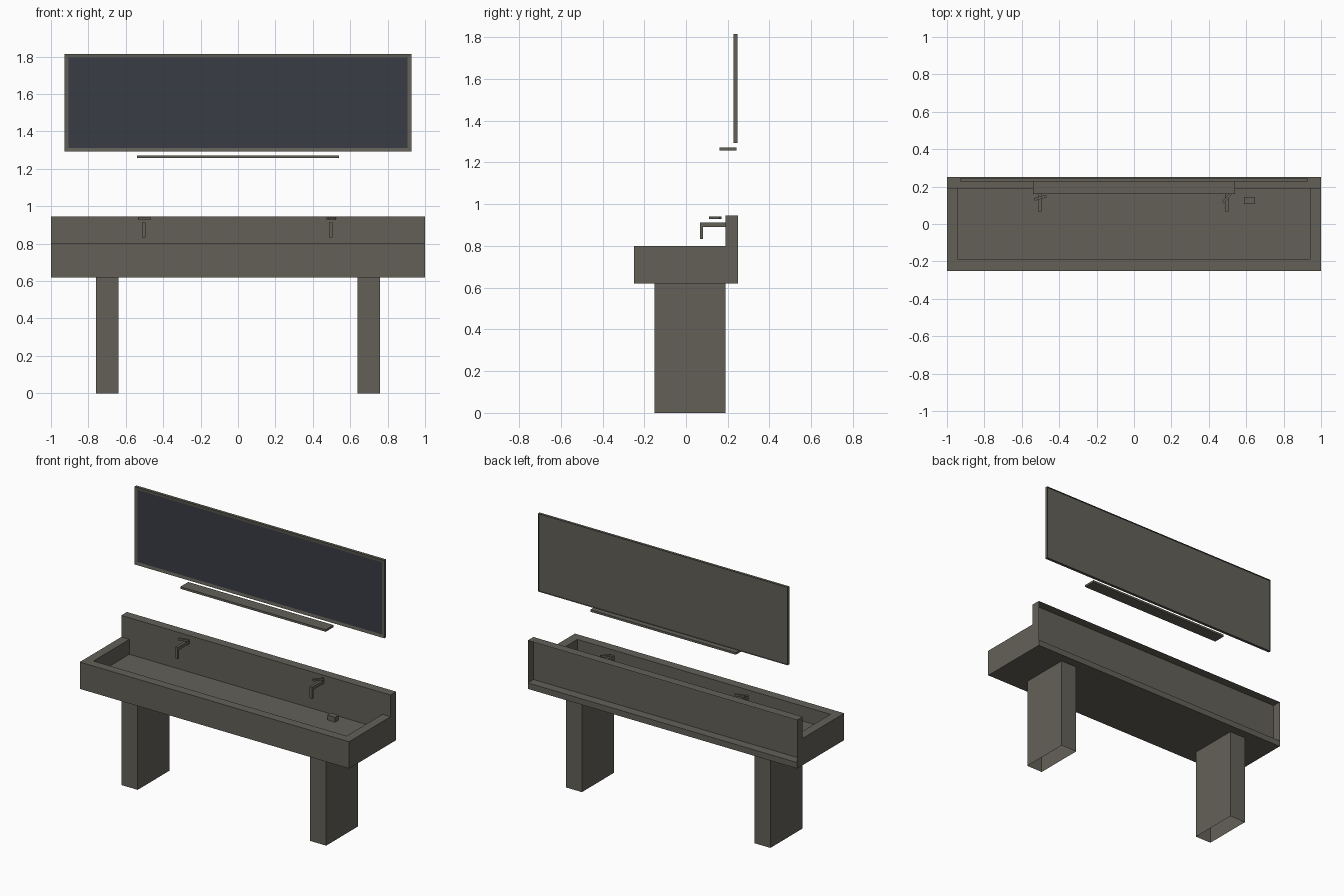
import bpy, bmesh
from math import radians
from mathutils import Matrix, Vector

cube = bpy.data.objects.get("Cube")
if cube:
    bpy.data.objects.remove(cube, do_unlink=True)


def material(name, color):
    m = bpy.data.materials.new(name)
    m.use_nodes = True
    m.diffuse_color = color
    bsdf = next(n for n in m.node_tree.nodes if n.type == 'BSDF_PRINCIPLED')
    bsdf.inputs["Base Color"].default_value = color
    return m


stone = material("warm grey stone", (0.125, 0.118, 0.098, 1))
glass = material("dark mirror glass", (0.040, 0.045, 0.058, 1))


def finish(name, bm, drop=None):
    """Remove the faces chosen by the rule and store the mesh."""
    bmesh.ops.recalc_face_normals(bm, faces=bm.faces[:])
    if drop:
        gone = [f for f in bm.faces if drop(f.normal, f.calc_center_median())]
        bmesh.ops.delete(bm, geom=gone, context='FACES')
    mesh = bpy.data.meshes.new(name)
    bm.to_mesh(mesh)
    bm.free()
    mesh.materials.append(stone)
    ob = bpy.data.objects.new(name, mesh)
    bpy.context.scene.collection.objects.link(ob)
    return ob


def box_mesh(x, y, z):
    bm = bmesh.new()
    size = [b - a for a, b in (x, y, z)]
    mid = [(a + b) / 2 for a, b in (x, y, z)]
    bmesh.ops.create_cube(bm, size=1, matrix=Matrix.Translation(mid) @ Matrix.Diagonal((*size, 1)))
    return bm


def box(name, x, y, z, drop=None):
    return finish(name, box_mesh(x, y, z), drop)


def prism(name, points, offset, drop=None):
    """Extrude a flat outline along an offset."""
    bm = bmesh.new()
    face = bm.faces.new([bm.verts.new(p) for p in points])
    top = bmesh.ops.extrude_face_region(bm, geom=[face], use_keep_orig=True)
    verts = [v for v in top["geom"] if isinstance(v, bmesh.types.BMVert)]
    bmesh.ops.translate(bm, verts=verts, vec=Vector(offset))
    return finish(name, bm, drop)


BACK, SPLASH, BOTTOM, RIM = 0.25, 0.19, 0.62, 0.80


def open_back(n, c):
    return n.y > 0.9


# Trough: U-shaped wall, floor and underside
plan = [(-1, -BACK), (1, -BACK), (1, SPLASH), (0.94, SPLASH),
        (0.94, -SPLASH), (-0.94, -SPLASH), (-0.94, SPLASH), (-1, SPLASH)]
prism("basin_wall", [(x, y, BOTTOM) for x, y in plan], (0, 0, RIM - BOTTOM),
      lambda n, c: n.z < -0.9 or (n.y > 0.9 and c.y > 0.1))
box("basin_floor", (-1, 1), (-BACK, SPLASH), (BOTTOM, 0.70),
    lambda n, c: abs(n.z) < 0.5)

# Splashback shell, open behind, standing on a ledge
box("splashback", (-1, 1), (SPLASH, BACK), (0.66, 0.945),
    lambda n, c: n.y > 0.9 or n.z < -0.9)
box("rear_ledge", (-1, 1), (SPLASH, BACK), (BOTTOM, 0.66))

# Hollow legs
for side, s in (("left", 1), ("right", -1)):
    box(side + "_leg", sorted((0.64 * s, 0.76 * s)), (-0.15, SPLASH), (0, BOTTOM),
        lambda n, c: abs(n.z) > 0.9)

# Taps: bent spout with a turned lever above
spout = [(SPLASH, 0.89), (SPLASH, 0.912), (0.066, 0.912),
         (0.066, 0.834), (0.082, 0.834), (0.082, 0.89)]
for side, x, turn in (("left", 0.495, 50), ("right", -0.503, 15)):
    prism(side + "_spout", [(x - 0.009, y, z) for y, z in spout], (0.018, 0, 0))
    lever = box(side + "_lever", (-0.034, 0.034), (-0.007, 0.007), (-0.006, 0.006))
    lever.location = (x + 0.002, 0.14, 0.934)
    lever.rotation_euler.z = radians(turn)

# Soap block on the trough floor
box("soap_block", (0.588, 0.647), (0.107, 0.144), (0.70, 0.733))

# Shelf below the mirror
box("shelf", (-0.54, 0.54), (0.16, 0.243), (1.258, 1.272))

# Mirror: shallow frame with inset glass and a recessed back panel
bm = box_mesh((-0.927, 0.927), (0.228, 0.247), (1.292, 1.815))
front = min(bm.faces, key=lambda f: f.calc_center_median().y)
bmesh.ops.inset_region(bm, faces=[front], thickness=0.028, depth=-0.003)
front.material_index = 1
frame = finish("mirror_frame", bm, open_back)
frame.data.materials.append(glass)
box("mirror_back_panel", (-0.927, 0.927), (0.236, 0.247), (1.292, 1.815),
    lambda n, c: n.y > -0.9)
